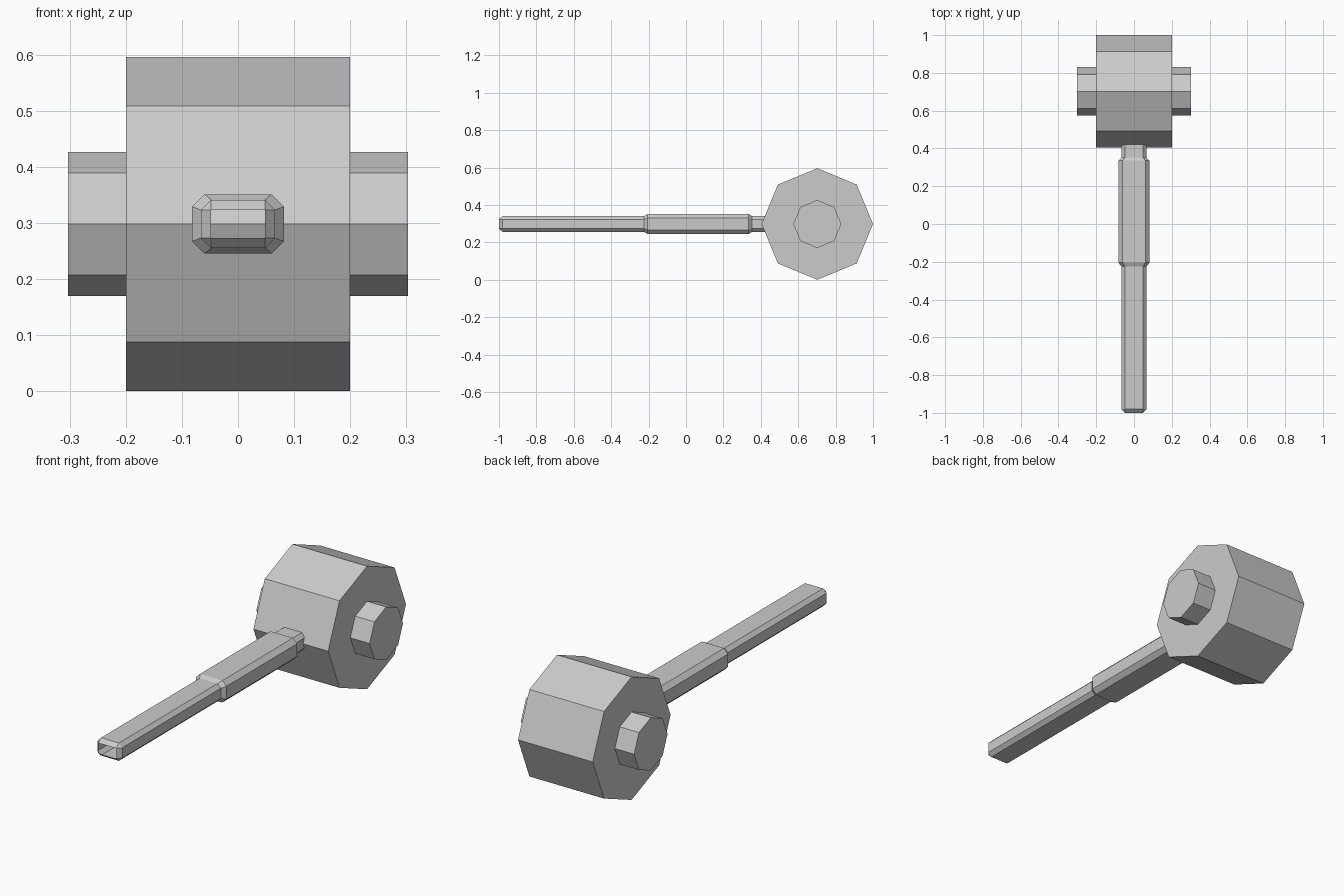
import bpy, bmesh, math

if "Cube" in bpy.data.objects:
    bpy.data.objects.remove(bpy.data.objects["Cube"])

ZC = 0.298      # height of the mallet axis
HEAD_Y = 0.702  # head centre


def octagon_prism(name, radius, length):
    bpy.ops.mesh.primitive_cylinder_add(
        vertices=8, radius=radius, depth=length,
        location=(0, HEAD_Y, ZC), rotation=(0, math.pi / 2, 0))
    ob = bpy.context.object
    ob.name = name
    bpy.ops.object.transform_apply(location=True, rotation=True, scale=True)
    return ob


def section(y, hx, hz, c):
    # chamfered rectangle in the xz plane
    a, b = hx - c, hz - c
    pts = [(hx, -b), (hx, b), (a, hz), (-a, hz),
           (-hx, b), (-hx, -b), (-a, -hz), (a, -hz)]
    return [(x, y, ZC + z) for x, z in pts]


def loft(name, sections):
    bm = bmesh.new()
    rings = [[bm.verts.new(p) for p in section(*s)] for s in sections]
    for r0, r1 in zip(rings, rings[1:]):
        for i in range(8):
            j = (i + 1) % 8
            bm.faces.new((r0[i], r1[i], r1[j], r0[j]))
    bmesh.ops.remove_doubles(bm, verts=bm.verts, dist=0.0005)
    bmesh.ops.recalc_face_normals(bm, faces=bm.faces)
    me = bpy.data.meshes.new(name)
    bm.to_mesh(me)
    bm.free()
    ob = bpy.data.objects.new(name, me)
    bpy.context.collection.objects.link(ob)
    return ob


# Head and the smaller striking bosses on both sides
octagon_prism("mallet_head", 0.298, 0.40)
octagon_prism("side_bosses", 0.128, 0.606)

# Handle: open chamfered butt, thin shaft, thicker sleeve, neck into the head
thin = (0.066, 0.043, 0.018)
thick = (0.082, 0.053, 0.022)
loft("handle", [
    (-1.0, 0.048, 0.025, 0.0),
    (-0.98, *thin),
    (-0.225, *thin),
    (-0.205, *thick),
    (0.335, *thick),
    (0.352, *thin),
    (0.45, *thin),
])
